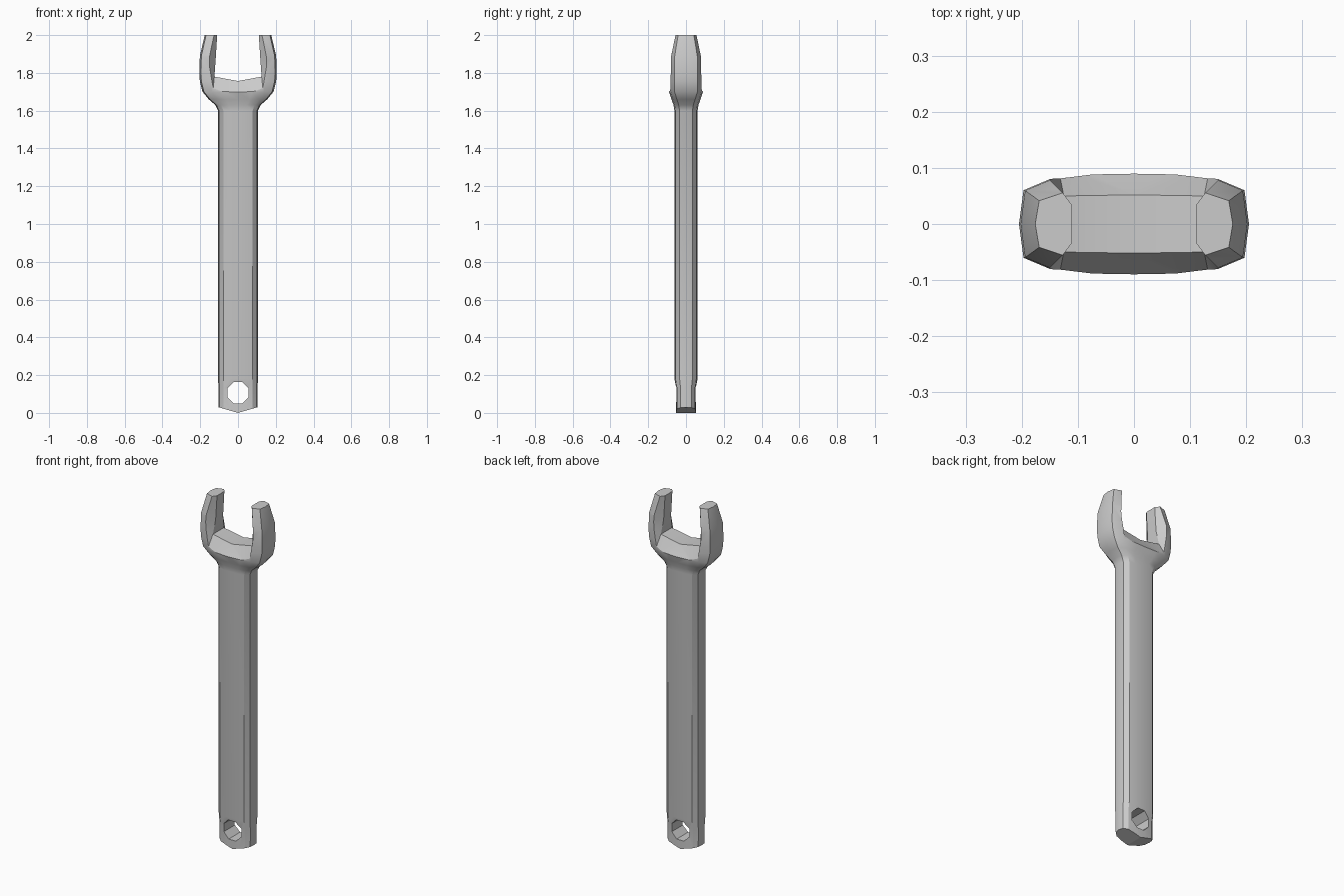
import bpy, bmesh, math

if "Cube" in bpy.data.objects:
    bpy.data.objects.remove(bpy.data.objects["Cube"])


def make_object(name, rings):
    """Loft closed rings of equal length; each cap is split down its middle."""
    bm = bmesh.new()
    vs = [[bm.verts.new(p) for p in ring] for ring in rings]
    n = len(rings[0])
    for a, b in zip(vs, vs[1:]):
        for i in range(n):
            j = (i + 1) % n
            bm.faces.new((a[i], a[j], b[j], b[i]))
    h = n // 2
    for r in (vs[0], vs[-1]):
        bm.faces.new(r[:h + 1])
        bm.faces.new(r[h:] + r[:1])
    bmesh.ops.recalc_face_normals(bm, faces=bm.faces[:])
    me = bpy.data.meshes.new(name)
    bm.to_mesh(me)
    bm.free()
    ob = bpy.data.objects.new(name, me)
    bpy.context.collection.objects.link(ob)
    return ob


def cut(body, cutter):
    bpy.context.view_layer.objects.active = body
    m = body.modifiers.new("cut", 'BOOLEAN')
    m.operation, m.solver, m.object = 'DIFFERENCE', 'EXACT', cutter
    bpy.ops.object.modifier_apply(modifier=m.name)
    bpy.data.objects.remove(cutter)


# Quarter sections, from front centre to side, mirrored into full rings
HANDLE = [(0, 1), (.38, .99), (.74, .9), (.95, .55), (1, 0)]
HEAD = [(0, 1), (.40, .98), (.73, .89), (.96, .67), (1, 0)]


def ring(w, d, z, t, slope=0):
    q = [((a[0] * (1 - t) + b[0] * t) * w, (a[1] * (1 - t) + b[1] * t) * d)
         for a, b in zip(HANDLE, HEAD)]
    half = q + [(x, -y) for x, y in q[-2::-1]]
    full = half + [(-x, y) for x, y in half[-2:0:-1]]
    return [(x, y, z + slope * abs(x)) for x, y in full]


# Handle flaring into the head: width, depth, height, section blend
levels = [(.104, .052, .13, 0), (.105, .061, .18, 0),
          (.105, .061, 1.60, 0), (.120, .066, 1.63, .3), (.155, .077, 1.66, .7),
          (.188, .090, 1.70, 1), (.202, .090, 1.755, 1), (.205, .090, 1.80, 1),
          (.202, .089, 1.89, 1), (.176, .062, 2.00, 1)]
body = make_object("wrench", [ring(.103, .052, 0, 0, .29)] + [ring(*l) for l in levels])


# Jaw opening, flared towards both faces
def outline(points, s):
    left = [(-x, s * y, z) for x, y, z in points]
    right = [(x, s * y, z) for x, y, z in reversed(points[:-1])]
    return [(0, s * points[0][1], points[0][2])] + left + right


inner = [(.104, .033, 2.1), (.119, .034, 1.86), (.125, .05, 1.78), (0, .052, 1.757)]
outer = [(.155, .1, 2.1), (.167, .1, 1.86), (.135, .1, 1.683), (0, .1, 1.683)]
jaw = make_object("jaw_cutter", [outline(outer, -1), outline(inner, -1),
                                 outline(inner, 1), outline(outer, 1)])
bm = bmesh.new()
bm.from_mesh(jaw.data)
bmesh.ops.triangulate(bm, faces=bm.faces[:])
bm.to_mesh(jaw.data)
bm.free()
cut(body, jaw)

# Octagonal hanging hole
angles = [math.pi / 8 + i * math.pi / 4 for i in range(8)]
hole = make_object("hole_cutter", [[(.06 * math.cos(a), y, .107 + .061 * math.sin(a))
                                    for a in angles] for y in (-.2, .2)])
cut(body, hole)

bpy.ops.object.select_all(action='DESELECT')
body.select_set(True)
bpy.context.view_layer.objects.active = body
bpy.ops.object.shade_smooth_by_angle(angle=math.radians(30))
